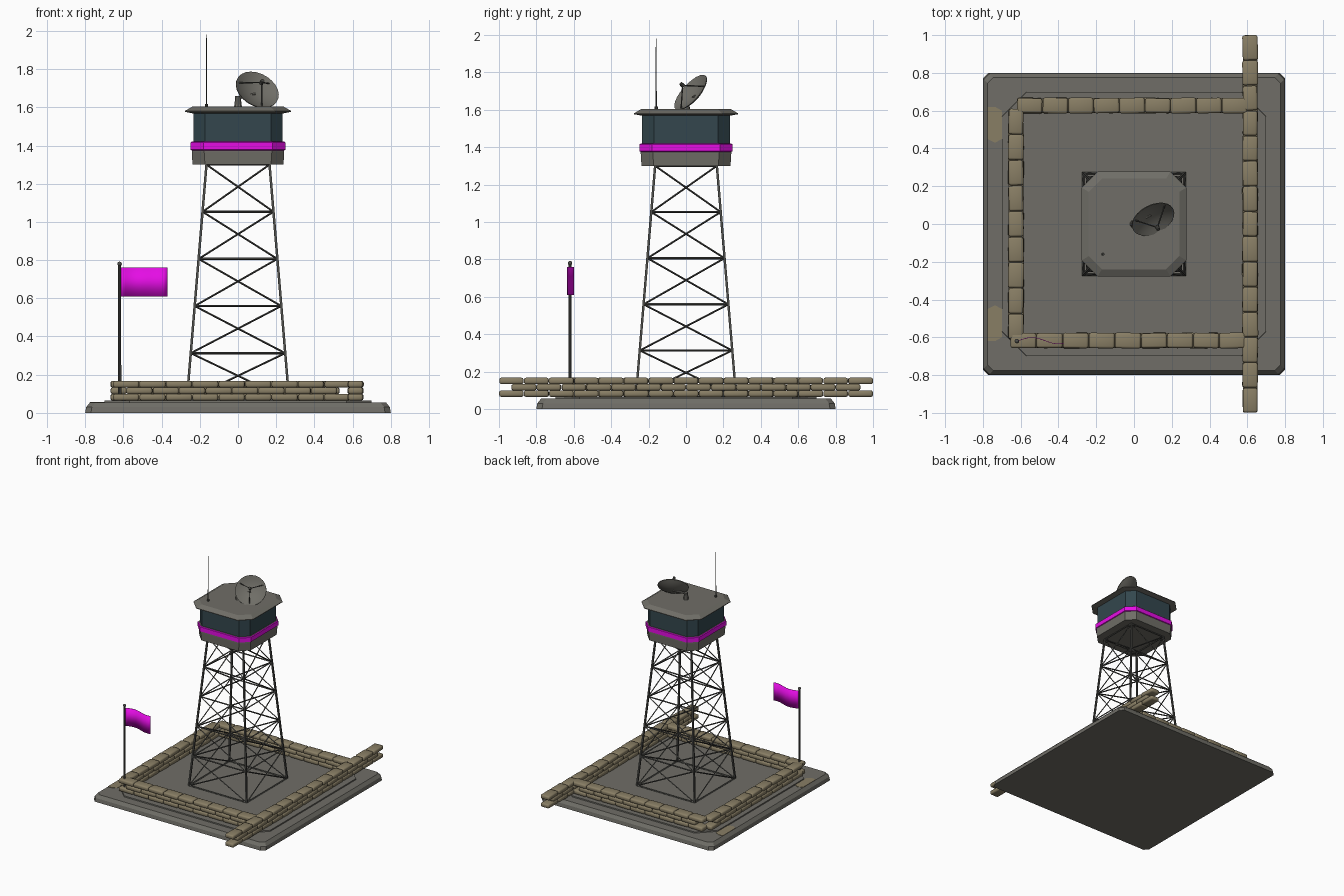
import bpy, bmesh, math, random
from mathutils import Vector, Matrix

random.seed(4)
cube = bpy.data.objects.get("Cube")
if cube:
    bpy.data.objects.remove(cube, do_unlink=True)


def material(name, r, g, b):
    m = bpy.data.materials.new(name)
    m.use_nodes = True
    m.diffuse_color = (r, g, b, 1)
    bsdf = next(n for n in m.node_tree.nodes if n.type == 'BSDF_PRINCIPLED')
    bsdf.inputs["Base Color"].default_value = (r, g, b, 1)
    bsdf.inputs["Roughness"].default_value = 0.8
    return m


GREY = material("concrete grey", 0.16, 0.155, 0.135)
STEEL = material("dark steel", 0.075, 0.075, 0.068)
TAN = material("sandbag tan", 0.25, 0.21, 0.13)
GLASS = material("dark teal glass", 0.033, 0.062, 0.075)
PINK = material("team magenta", 0.78, 0.004, 0.78)


def finish(name, bm, *mats, smooth=None):
    bmesh.ops.recalc_face_normals(bm, faces=bm.faces)
    me = bpy.data.meshes.new(name)
    bm.to_mesh(me)
    bm.free()
    ob = bpy.data.objects.new(name, me)
    bpy.context.collection.objects.link(ob)
    for m in mats:
        me.materials.append(m)
    if smooth:
        bpy.ops.object.select_all(action='DESELECT')
        ob.select_set(True)
        bpy.context.view_layer.objects.active = ob
        bpy.ops.object.shade_smooth_by_angle(angle=math.radians(smooth))
    return ob


def octagon_stack(name, rings, *mats, bands=None):
    """Loft square rings with cut corners: each ring is (half width, corner cut, z)."""
    bm = bmesh.new()
    loops = []
    for h, c, z in rings:
        i = h - c
        pts = [(h, -i), (h, i), (i, h), (-i, h), (-h, i), (-h, -i), (-i, -h), (i, -h)]
        loops.append([bm.verts.new((x, y, z)) for x, y in pts])
    bm.faces.new(loops[0])
    bm.faces.new(loops[-1])
    for n, (a, b) in enumerate(zip(loops, loops[1:])):
        for k in range(8):
            j = (k + 1) % 8
            f = bm.faces.new((a[k], a[j], b[j], b[k]))
            f.material_index = bands[n] if bands else 0
    return finish(name, bm, *mats)


def add_rod(bm, a, b, r, r2=None, sides=4):
    a, b = Vector(a), Vector(b)
    d = b - a
    mat = Matrix.Translation((a + b) / 2) @ d.to_track_quat('Z', 'Y').to_matrix().to_4x4()
    bmesh.ops.create_cone(bm, cap_ends=True, segments=sides, radius1=r,
                          radius2=r if r2 is None else r2, depth=d.length, matrix=mat)


def add_ball(bm, p, r):
    bmesh.ops.create_uvsphere(bm, u_segments=12, v_segments=8, radius=r,
                              matrix=Matrix.Translation(p))


# Foundation slab and the thin pad on it
octagon_stack("foundation_slab", [(0.8, 0.03, 0), (0.795, 0.03, 0.03), (0.775, 0.03, 0.055)], GREY)
octagon_stack("foundation_pad", [(0.7, 0.13, 0.05), (0.698, 0.13, 0.064)], GREY)

# Tan ground markings beside the left-hand edge
for side, name in ((1, "back_marking"), (-1, "front_marking")):
    bm = bmesh.new()
    outline = [(-0.775, 0.45), (-0.735, 0.43), (-0.7, 0.45), (-0.7, 0.6), (-0.735, 0.62), (-0.775, 0.62)]
    low = bm.faces.new([bm.verts.new((x, y * side, 0.053)) for x, y in outline])
    ext = bmesh.ops.extrude_face_region(bm, geom=[low])
    bmesh.ops.translate(bm, vec=(0, 0, 0.005),
                        verts=[v for v in ext["geom"] if isinstance(v, bmesh.types.BMVert)])
    finish(name, bm, TAN)


# Sandbag walls: three staggered courses of puffy bags
def sandbag_wall(name, start, end, count):
    start, end = Vector(start), Vector(end)
    step = (end - start) / count
    angle = math.atan2(step.y, step.x)
    bm = bmesh.new()
    for course in range(3):
        odd = course == 1
        for i in range(count - odd):
            p = start + step * (i + (1.0 if odd else 0.5))
            p.z = 0.082 + course * 0.034
            size = (step.length * random.uniform(0.97, 1.0), random.uniform(0.076, 0.084), 0.035)
            turn = Matrix.Rotation(angle + random.uniform(-0.03, 0.03), 4, 'Z')
            mat = Matrix.Translation(p) @ turn @ Matrix.Diagonal((*size, 1))
            bmesh.ops.create_cube(bm, size=1, matrix=mat)
    bmesh.ops.bevel(bm, geom=bm.edges[:], offset=0.011, segments=2, profile=0.5, affect='EDGES')
    finish(name, bm, TAN, smooth=60)


sandbag_wall("front_sandbag_wall", (-0.655, -0.617, 0), (0.59, -0.617, 0), 9)
sandbag_wall("back_sandbag_wall", (-0.62, 0.627, 0), (0.6, 0.627, 0), 9)
sandbag_wall("short_side_sandbag_wall", (-0.625, -0.61, 0), (-0.625, 0.61, 0), 9)
sandbag_wall("long_side_sandbag_wall", (0.615, -1, 0), (0.615, 1, 0), 15)

# Lattice tower: four tapering legs, rings and crossed braces
LEVELS = [0.066 + 0.2468 * i for i in range(6)]


def corner(k, z):
    h = 0.268 - 0.103 * (z - LEVELS[0]) / (LEVELS[-1] - LEVELS[0])
    sx, sy = ((1, 1), (-1, 1), (-1, -1), (1, -1))[k % 4]
    return Vector((sx * h, sy * h, z))


legs, braces = bmesh.new(), bmesh.new()
for k in range(4):
    add_rod(legs, corner(k, LEVELS[0]), corner(k, LEVELS[-1]), 0.009)
    for z in LEVELS:
        add_rod(braces, corner(k, z), corner(k + 1, z), 0.006)
    for lo, hi in zip(LEVELS, LEVELS[1:]):
        add_rod(braces, corner(k, lo), corner(k + 1, hi), 0.005)
        add_rod(braces, corner(k + 1, lo), corner(k, hi), 0.005)
finish("tower_legs", legs, STEEL)
finish("tower_braces", braces, STEEL)

# Cabin with magenta band and glazed upper part
octagon_stack("cabin", [
    (0.238, 0.065, 1.3), (0.242, 0.065, 1.365), (0.242, 0.065, 1.375),
    (0.248, 0.067, 1.378), (0.248, 0.067, 1.415), (0.242, 0.065, 1.42),
    (0.234, 0.062, 1.42), (0.234, 0.062, 1.575)],
    GREY, PINK, GLASS, bands=[0, 0, 1, 1, 1, 0, 2])
octagon_stack("cabin_roof", [
    (0.235, 0.062, 1.568), (0.278, 0.085, 1.576), (0.278, 0.085, 1.581), (0.24, 0.07, 1.603)], GREY)

# Whip antenna
bm = bmesh.new()
foot = Vector((-0.165, -0.16, 1.6))
up = Vector((0, 0, 1))
add_rod(bm, foot, foot + up * 0.016, 0.009, sides=8)
add_rod(bm, foot, foot + up * 0.1, 0.004, sides=6)
add_rod(bm, foot + up * 0.1, foot + up * 0.38, 0.003, 0.0015, sides=6)
finish("whip_antenna", bm, STEEL)

# Satellite dish: bowl turned about its axis, then aimed
AIM = Vector((0.36, -0.69, 0.62)).normalized()
CENTRE = Vector((0.1, 0.027, 1.69))
TURN = Matrix.Translation(CENTRE) @ AIM.to_track_quat('Z', 'Y').to_matrix().to_4x4()
R, DEPTH = 0.12, 0.035
bm = bmesh.new()
radii = [R * i / 6 for i in range(7)]
outer = [(r, DEPTH * ((r / R) ** 2 - 1)) for r in radii]
inner = [(r, z + 0.005) for r, z in outer]
profile = [bm.verts.new((r, 0, z)) for r, z in outer + inner[::-1]]
edges = [bm.edges.new(pair) for pair in zip(profile, profile[1:])]
bmesh.ops.spin(bm, geom=profile + edges, cent=(0, 0, 0), axis=(0, 0, 1),
               angle=math.tau, steps=24, use_merge=False)
bmesh.ops.remove_doubles(bm, verts=bm.verts, dist=0.0004)
bm.transform(TURN)
finish("dish_bowl", bm, GREY, smooth=40)

# Dish feed on three struts
bm = bmesh.new()
feed = CENTRE + AIM * 0.065
for i in range(3):
    a = math.tau * i / 3 + 0.5
    add_rod(bm, TURN @ Vector((R * 0.85 * math.cos(a), R * 0.85 * math.sin(a), -0.006)), feed, 0.0035)
add_rod(bm, feed - AIM * 0.008, feed + AIM * 0.016, 0.012, 0.01, sides=10)
finish("dish_feed", bm, STEEL)

# Dish pedestal and arm
bm = bmesh.new()
add_rod(bm, (0, 0, 1.6), (0, 0, 1.63), 0.022, 0.018, sides=10)
add_rod(bm, (0, 0, 1.63), (0, 0, 1.66), 0.017, 0.015, sides=10)
add_rod(bm, (0, 0, 1.65), CENTRE - AIM * (DEPTH - 0.003), 0.009, sides=8)
finish("dish_mount", bm, GREY)

# Flagpole
bm = bmesh.new()
add_rod(bm, (-0.62, -0.62, 0.06), (-0.62, -0.62, 0.25), 0.009, sides=8)
add_rod(bm, (-0.62, -0.62, 0.25), (-0.62, -0.62, 0.775), 0.0075, sides=8)
add_ball(bm, (-0.62, -0.62, 0.78), 0.012)
finish("flagpole", bm, STEEL, smooth=40)

# Waving flag
bm = bmesh.new()
columns = []
for i in range(13):
    t = i / 12
    y = -0.618 + 0.017 * math.sin(t * math.tau * 0.85)
    columns.append([bm.verts.new((-0.612 + 0.242 * t, y, z)) for z in (0.61, 0.76)])
for a, b in zip(columns, columns[1:]):
    bm.faces.new((a[0], b[0], b[1], a[1]))
flag = finish("flag", bm, PINK, smooth=40)
cloth = flag.modifiers.new("cloth thickness", 'SOLIDIFY')
cloth.thickness = 0.003
cloth.offset = 0
